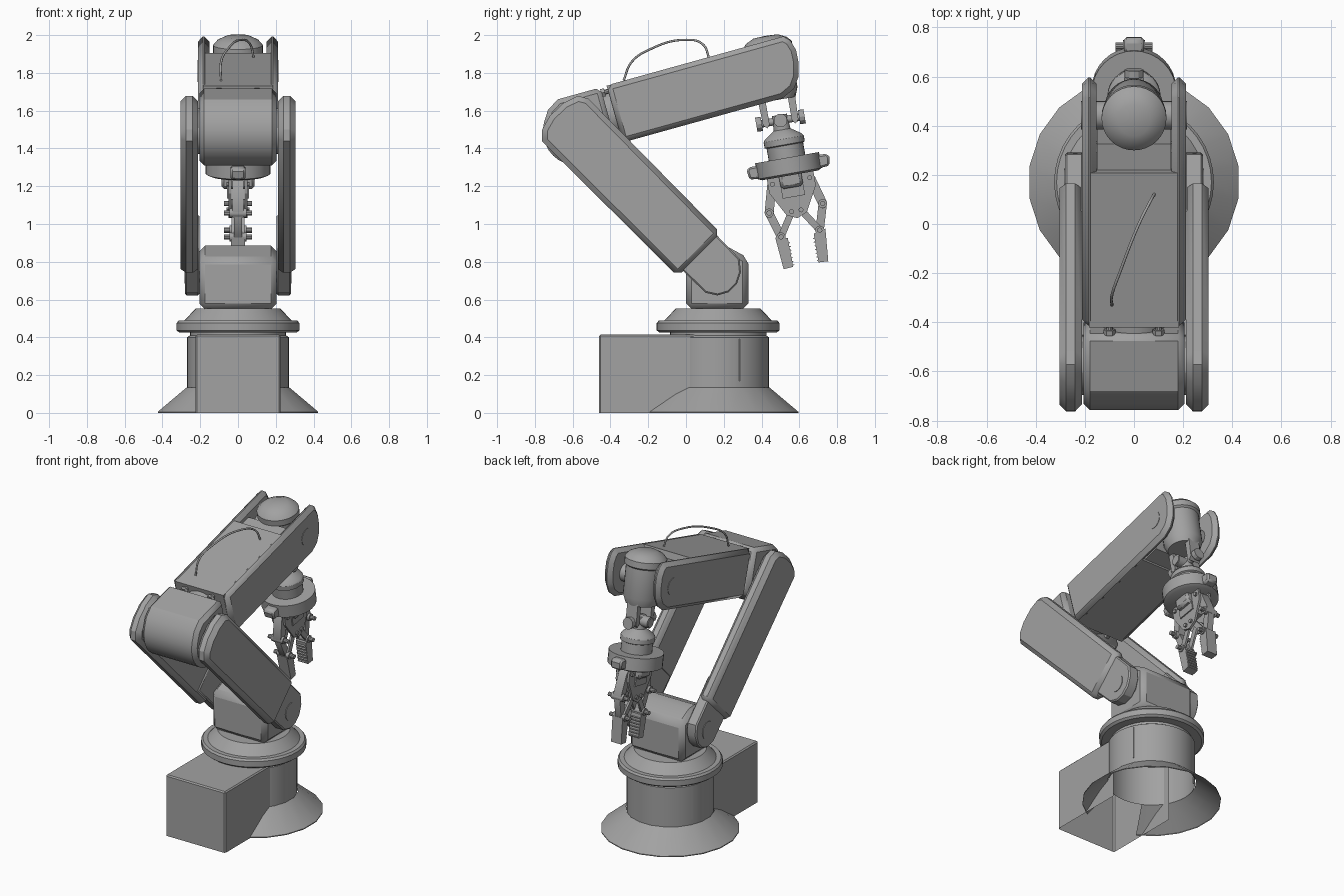
import bpy, bmesh
from math import radians, sin, cos, pi
from mathutils import Matrix, Vector

cube = bpy.data.objects.get("Cube")
if cube:
    bpy.data.objects.remove(cube)

grey = bpy.data.materials.new("machine_grey")
grey.use_nodes = True
COLOUR = (0.36, 0.36, 0.36, 1)
grey.diffuse_color = COLOUR
grey.node_tree.nodes["Principled BSDF"].inputs["Base Color"].default_value = COLOUR


def frame(y, z, angle):
    return Matrix.Translation((0, y, z)) @ Matrix.Rotation(radians(angle), 4, "X")


WORLD = Matrix()
BASE = frame(0.17, 0, 0)
LOWER = frame(0.167, 0.742, 135)
UPPER = frame(0.442, 1.81, 15.5)
WRIST = frame(0.5, 1.548, 10)


def finish(name, bm, mat, bevel=0):
    bmesh.ops.recalc_face_normals(bm, faces=bm.faces)
    mesh = bpy.data.meshes.new(name)
    bm.to_mesh(mesh)
    bm.free()
    mesh.materials.append(grey)
    ob = bpy.data.objects.new(name, mesh)
    bpy.context.collection.objects.link(ob)
    ob.matrix_world = mat
    if bevel:
        mod = ob.modifiers.new("chamfer", "BEVEL")
        mod.width, mod.segments, mod.limit_method = bevel, 1, "ANGLE"
        mod.angle_limit = radians(50)
    bpy.ops.object.select_all(action="DESELECT")
    ob.select_set(True)
    bpy.context.view_layer.objects.active = ob
    bpy.ops.object.shade_smooth_by_angle(angle=radians(28))
    return ob


def prism(name, pts, x0, x1, mat=WORLD, bevel=0):
    """Side profile (y, z) extruded across x."""
    bm = bmesh.new()
    face = bm.faces.new([bm.verts.new((x0, y, z)) for y, z in pts])
    new = bmesh.ops.extrude_face_region(bm, geom=[face])["geom"]
    bmesh.ops.translate(bm, vec=(x1 - x0, 0, 0),
                        verts=[v for v in new if isinstance(v, bmesh.types.BMVert)])
    return finish(name, bm, mat, bevel)


def box(name, x, y, z, mat=WORLD, bevel=0):
    pts = [(y[0], z[0]), (y[1], z[0]), (y[1], z[1]), (y[0], z[1])]
    return prism(name, pts, x[0], x[1], mat, bevel)


def lathe(name, profile, mat=WORLD, seg=32, turn=0, skip=None):
    """Profile (radius, z) spun about local z."""
    bm = bmesh.new()
    rings = []
    for r, z in profile:
        if r == 0:
            rings.append([bm.verts.new((0, 0, z))] * seg)
            continue
        angles = [radians(turn) + 2 * pi * i / seg for i in range(seg)]
        rings.append([bm.verts.new((r * cos(a), r * sin(a), z)) for a in angles])
    for a, b in zip(rings, rings[1:]):
        for i in range(seg):
            j = (i + 1) % seg
            quad = list(dict.fromkeys((a[i], a[j], b[j], b[i])))
            if len(quad) > 2:
                bm.faces.new(quad)
    if skip:
        gone = [f for f in bm.faces if skip(f.calc_center_median())]
        bmesh.ops.delete(bm, geom=gone, context="FACES")
    return finish(name, bm, mat)


def rod(name, a, b, r, mat=WORLD, seg=16):
    a, b = Vector(a), Vector(b)
    turn = Vector((0, 0, 1)).rotation_difference(b - a).to_matrix().to_4x4()
    h = (b - a).length
    return lathe(name, [(0, 0), (r, 0), (r, h), (0, h)],
                 mat @ Matrix.Translation(a) @ turn, seg)


def bar(name, a, b, half, x0, x1, mat):
    """Flat link between two (y, z) joints."""
    a, b = Vector(a), Vector(b)
    d = (b - a).normalized() * half
    n = Vector((-d.y, d.x))
    pts = [a - d + n / 2, a - d - n / 2, a - n, b - n, b + d - n / 2, b + d + n / 2, b + n, a + n]
    return prism(name, pts, x0, x1, mat)


# Base: hollow flared skirt, column and open-bottomed cabinet
lathe("base_skirt", [(0.43, 0), (0.43, 0.006), (0.275, 0.135)], BASE, 20, 9,
      lambda c: abs(c.x) < 0.2 and c.y < -0.2)
lathe("base_column", [(0.27, 0.13), (0.27, 0.4), (0.255, 0.41), (0.255, 0.44), (0, 0.44)], BASE, 40)
bm = bmesh.new()
bmesh.ops.create_cube(bm, size=1, matrix=Matrix.Translation((0, -0.195, 0.2075))
                      @ Matrix.Diagonal((0.45, 0.53, 0.415, 1)))
bmesh.ops.delete(bm, geom=[f for f in bm.faces if f.calc_center_median().z < 0.01
                           or f.calc_center_median().y > 0], context="FACES")
bmesh.ops.bevel(bm, geom=[e for e in bm.edges if not e.is_boundary], offset=0.008,
                segments=1, affect="EDGES")
finish("base_cabinet", bm, WORLD)
for s in (-1, 1):
    rod("column_seam", (s * 0.243, 0.285, 0.17), (s * 0.243, 0.285, 0.39), 0.004, seg=6)

# Turntable
lathe("turntable", [(0, 0.425), (0.31, 0.425), (0.325, 0.437), (0.325, 0.475), (0.315, 0.488),
                    (0.285, 0.488), (0.225, 0.552), (0, 0.552)], BASE, 40)

# Turret with chamfered corners and sloping roof
prism("turret", [(0, 0.55), (0.33, 0.55), (0.33, 0.82), (0.22, 0.88), (0.16, 0.885), (0, 0.815)],
      -0.205, 0.205, WORLD, 0.03)

# Paired lower arm
HOUSING = [(0.135, 0.163), (0.135, -0.16), (1.135, -0.168), (1.185, -0.14), (1.212, -0.06),
           (1.215, 0.04), (1.193, 0.12), (1.15, 0.165)]
FOOT = [(0.3, 0.125), (-0.03, 0.12), (-0.085, 0.085), (-0.115, 0.03), (-0.115, -0.03),
        (-0.085, -0.09), (-0.03, -0.135), (0.3, -0.14)]


def sided(name, pts, s, inner, outer, mat, bevel):
    lo, hi = sorted((s * inner, s * outer))
    return prism(name, pts, lo, hi, mat, bevel)


for s, side in ((1, "left"), (-1, "right")):
    sided(f"lower_arm_housing_{side}", HOUSING, s, 0.212, 0.304, LOWER, 0.028)
    sided(f"lower_arm_foot_{side}", FOOT, s, 0.205, 0.28, LOWER, 0.008)
    rod(f"shoulder_cap_{side}", (s * 0.2, 0, 0), (s * 0.284, 0, 0), 0.058, LOWER, 24)

# Elbow: rounded housing, flange and bolts
arc = [(-1.066 + 0.182 * cos(radians(a)), -0.035 + 0.182 * sin(radians(a)))
       for a in range(150, 300, 12)]
prism("elbow_housing", [(-0.885, 0.155), (-1.12, 0.155), (-1.185, 0.115)] + arc + [(-0.885, -0.14)],
      -0.205, 0.205, UPPER, 0.025)
rod("elbow_axle", (-0.25, -1.066, -0.035), (0.25, -1.066, -0.035), 0.12, UPPER, 32)
rod("elbow_flange", (0, -0.9, 0), (0, -0.84, 0), 0.13, UPPER, 32)
for x in (-0.1, 0.1):
    for z in (-0.11, 0.125):
        rod("elbow_bolt", (x, -0.9, z), (x, -0.84, z), 0.014, UPPER, 10)
        rod("elbow_bolt_head", (x, -0.89, z), (x, -0.87, z), 0.025, UPPER, 6)

# Upper arm: core box with long cheeks forming the fork
CHEEK = [(-0.85, 0.157), (-0.85, -0.157), (0.03, -0.157), (0.1, -0.125), (0.14, -0.07),
         (0.16, 0), (0.165, 0.07), (0.15, 0.125), (0.12, 0.157)]
box("upper_arm_core", (-0.184, 0.184), (-0.852, -0.2), (-0.155, 0.155), UPPER)
box("fork_floor", (-0.15, 0.15), (-0.25, -0.09), (-0.14, 0.11), UPPER)
for s, side in ((1, "left"), (-1, "right")):
    sided(f"upper_arm_cheek_{side}", CHEEK, s, 0.152, 0.212, UPPER, 0.026)
    rod(f"wrist_cap_{side}", (s * 0.1, 0, 0), (s * 0.215, 0, 0), 0.058, UPPER, 24)

# Cable arching over the upper arm
curve = bpy.data.curves.new("cable", "CURVE")
curve.dimensions, curve.bevel_depth, curve.bevel_resolution = "3D", 0.006, 2
path = [(-0.09, -0.33, 1.76), (-0.09, -0.29, 1.855), (-0.055, -0.19, 1.925),
        (0.02, 0, 1.975), (0.065, 0.09, 1.95), (0.085, 0.125, 1.87)]
spline = curve.splines.new("BEZIER")
spline.bezier_points.add(len(path) - 1)
for point, co in zip(spline.bezier_points, path):
    point.co = co
    point.handle_left_type = point.handle_right_type = "AUTO"
curve.materials.append(grey)
bpy.context.collection.objects.link(bpy.data.objects.new("cable", curve))

# Wrist motor and universal joint
lathe("wrist_motor", [(0, 0.455), (0.065, 0.452), (0.11, 0.43), (0.132, 0.405), (0.132, 0.365),
                      (0.12, 0.355), (0.12, 0.16), (0.1, 0.11), (0, 0.11)], WRIST)
for s in (-1, 1):
    prism("clevis_arm", [(s * 0.06, 0.15), (s * 0.1, 0.15), (s * 0.095, -0.01),
                         (s * 0.075, -0.03), (s * 0.06, -0.01)], -0.04, 0.04, WRIST)
    rod("joint_knob", (0, s * 0.1, 0), (0, s * 0.13, 0), 0.038, WRIST, 12)
    rod("cross_knob", (s * 0.05, 0, 0), (s * 0.085, 0, 0), 0.03, WRIST, 12)
rod("joint_pin", (0, -0.125, 0), (0, 0.125, 0), 0.02, WRIST)
rod("cross_pin", (-0.08, 0, 0), (0.08, 0, 0), 0.036, WRIST)
lathe("wrist_coupler", [(0, 0.03), (0.04, 0.03), (0.045, -0.05), (0.098, -0.085), (0.108, -0.1),
                        (0.108, -0.13), (0.098, -0.135), (0.098, -0.21), (0, -0.21)], WRIST)

# Tool ring with two lugs
lathe("tool_ring", [(0, -0.2), (0.172, -0.2), (0.172, -0.285), (0.15, -0.295), (0, -0.295)], WRIST)
for s in (-1, 1):
    prism("ring_lug", [(s * 0.15, -0.215), (s * 0.21, -0.215), (s * 0.222, -0.235),
                       (s * 0.215, -0.28), (s * 0.15, -0.285)], -0.04, 0.04, WRIST, 0.01)

# Gripper body, side plates and motor block
PLATE = [(-0.125, -0.29), (-0.125, -0.37), (-0.055, -0.5), (0, -0.525), (0.055, -0.5),
         (0.125, -0.37), (0.125, -0.29)]
for s in (-1, 1):
    sided("gripper_plate", PLATE, s, 0.035, 0.05, WRIST, 0)
    sided("plate_window", [(-0.06, -0.31), (-0.06, -0.41), (0.06, -0.41), (0.06, -0.31)],
          s, 0.04, 0.058, WRIST, 0)
    for y, z in ((-0.1, -0.325), (0.1, -0.325), (-0.025, -0.485), (0.025, -0.485)):
        rod("plate_bolt", (s * 0.04, y, z), (s * 0.062, y, z), 0.013, WRIST, 10)
box("gripper_block", (-0.088, 0.088), (-0.06, 0.06), (-0.36, -0.28), WRIST, 0.015)
box("gripper_core", (-0.03, 0.03), (-0.05, 0.05), (-0.42, -0.29), WRIST)

# Fingers: outer link, inner link, carrier and ridged pad
for s in (-1, 1):
    knee, ankle = (s * 0.144, -0.472), (s * 0.104, -0.608)
    bar("finger_outer_link", (s * 0.105, -0.33), knee, 0.024, -0.03, 0.03, WRIST)
    bar("finger_carrier", knee, ankle, 0.022, -0.022, 0.022, WRIST)
    for x in (-0.034, 0.02):
        bar("finger_inner_link", (s * 0.025, -0.485), ankle, 0.018, x, x + 0.014, WRIST)
    for y, z in (knee, ankle):
        rod("finger_pin", (-0.075, y, z), (0.075, y, z), 0.014, WRIST, 10)
        rod("finger_washer", (-0.045, y, z), (0.045, y, z), 0.024, WRIST, 14)
    prism("finger_pad", [(s * 0.07, -0.62), (s * 0.135, -0.605), (s * 0.12, -0.778),
                         (s * 0.068, -0.775)], -0.038, 0.038, WRIST)
    for i in range(7):
        z = -0.64 - i * 0.02
        prism("pad_ridge", [(s * 0.074, z), (s * 0.06, z - 0.005), (s * 0.074, z - 0.012)],
              -0.036, 0.036, WRIST)
